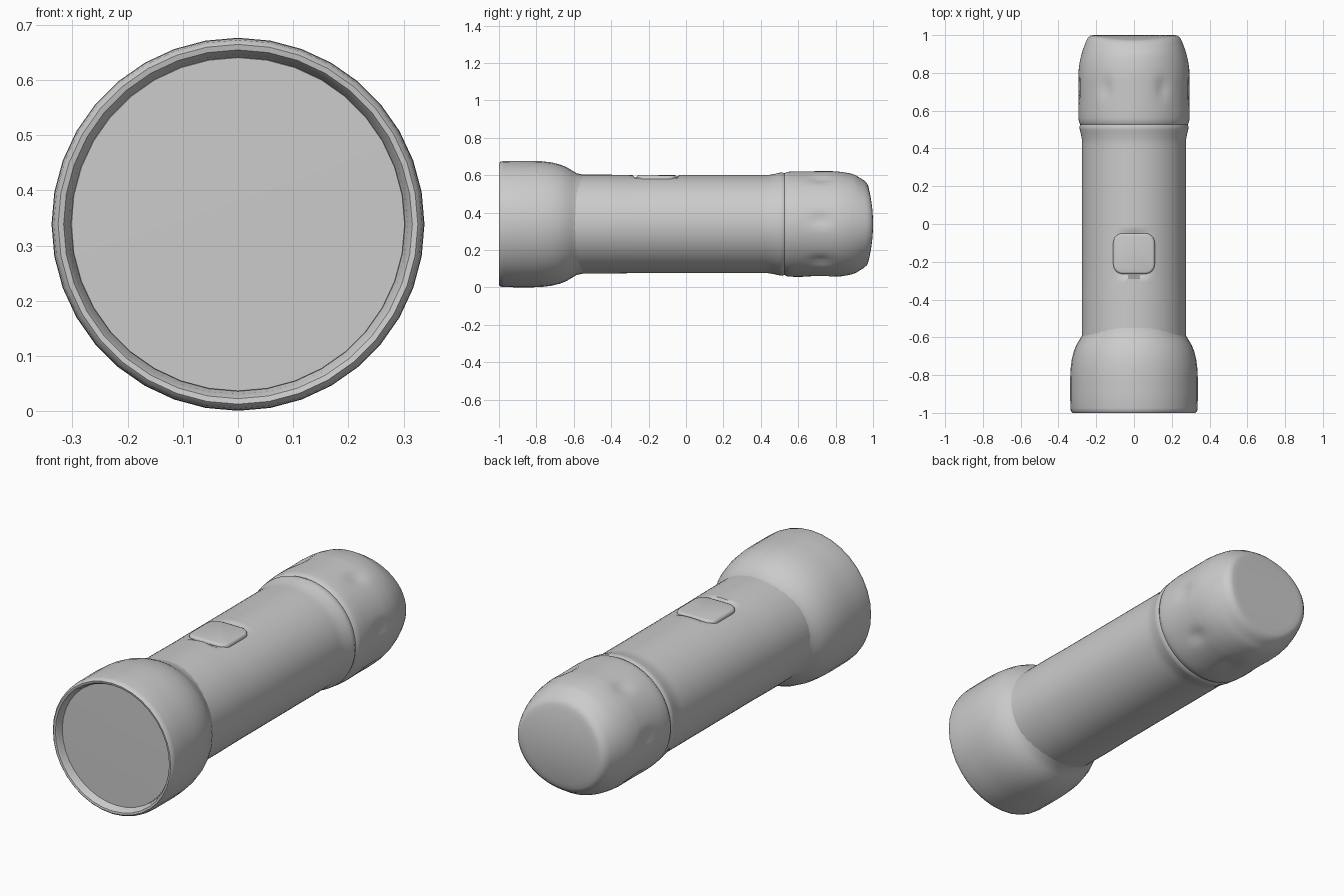
import bpy, bmesh, math

if "Cube" in bpy.data.objects:
    bpy.data.objects.remove(bpy.data.objects["Cube"])

CZ = 0.3385  # height of the long axis


def revolve(name, profile, segs, deform=None, step=1.0, angle=35):
    """Spin a (radius, y) profile around the y axis; ends at radius 0 close up."""
    pts = [profile[0]]
    for (r0, y0), (r1, y1) in zip(profile, profile[1:]):
        n = max(1, math.ceil(math.hypot(r1 - r0, y1 - y0) / step))
        pts += [(r0 + (r1 - r0) * i / n, y0 + (y1 - y0) * i / n) for i in range(1, n + 1)]
    bm = bmesh.new()
    rings = []
    for r, y in pts:
        ring = []
        for i in range(segs):
            a = 2 * math.pi * i / segs
            p = (r * math.sin(a), y, r * math.cos(a))
            ring.append(bm.verts.new(deform(p, r, a) if deform else p))
        rings.append(ring)
    for a, b in zip(rings, rings[1:]):
        for i in range(segs):
            j = (i + 1) % segs
            bm.faces.new((a[i], a[j], b[j], b[i]))
    bmesh.ops.remove_doubles(bm, verts=bm.verts, dist=1e-5)
    bmesh.ops.recalc_face_normals(bm, faces=bm.faces)
    return finish(name, bm, (0, 0, CZ), angle)


def finish(name, bm, loc, angle):
    me = bpy.data.meshes.new(name)
    bm.to_mesh(me)
    bm.free()
    ob = bpy.data.objects.new(name, me)
    ob.location = loc
    bpy.context.collection.objects.link(ob)
    bpy.ops.object.select_all(action='DESELECT')
    ob.select_set(True)
    bpy.context.view_layer.objects.active = ob
    bpy.ops.object.shade_smooth_by_angle(angle=math.radians(angle))
    return ob


# Lamp head with rounded rim
revolve("lamp_head", [
    (0.265, -0.55), (0.272, -0.585), (0.287, -0.61), (0.305, -0.64), (0.319, -0.675),
    (0.330, -0.72), (0.336, -0.77), (0.338, -0.82), (0.338, -0.90), (0.337, -0.975),
    (0.334, -0.992), (0.326, -1.0), (0.316, -0.998), (0.308, -0.985), (0.303, -0.96),
    (0.300, -0.955)], 36)

# Lens disc recessed in the rim
revolve("lens", [(0.304, -0.955), (0.302, -0.963), (0.15, -0.965), (0, -0.965)], 36)

# Grip tube and tail cap: slightly flattened, with finger dimples and a curved end
DIMPLES = [math.radians(a) for a in (31, 85, 134, 180, 226, 275, 329)]


def grip_shape(p, r, a):
    x, y, z = p
    if y > 0.58 and r > 0.2:
        for d in DIMPLES:
            da = (a - d + math.pi) % (2 * math.pi) - math.pi
            g = math.exp(-(da * r / 0.03) ** 2 - ((y - 0.72) / 0.055) ** 2)
            x, z = x * (1 - 0.045 * g), z * (1 - 0.045 * g)
    z *= 0.956
    if y > 0.9:  # end face curves away above and below
        y -= 0.03 * (z / 0.22) ** 2 * min(1, (y - 0.9) / 0.08)
    if -0.28 < y < -0.04:  # flat seat under the switch
        z = min(z, 0.587 - CZ)
    return x, y, z


revolve("grip_and_tail", [
    (0.276, -0.62), (0.276, -0.40), (0.2745, -0.285), (0.2745, -0.275), (0.2745, -0.055),
    (0.2745, -0.035), (0.2745, 0.44), (0.281, 0.475), (0.287, 0.50), (0.289, 0.515),
    (0.284, 0.527), (0.292, 0.54), (0.295, 0.58), (0.296, 0.78), (0.292, 0.83),
    (0.284, 0.875), (0.270, 0.925), (0.255, 0.965), (0.245, 0.985), (0.230, 0.997),
    (0.215, 1.0), (0, 1.0)], 72, grip_shape, step=0.025, angle=45)

# Switch button: rounded square pad, softly domed across
bm = bmesh.new()
bmesh.ops.create_cube(bm, size=1)
bmesh.ops.scale(bm, vec=(0.22, 0.215, 0.08), verts=bm.verts)
uprights = [e for e in bm.edges if abs(e.verts[0].co.z - e.verts[1].co.z) > 0.01]
bmesh.ops.bevel(bm, geom=uprights, offset=0.05, segments=6, profile=0.5, affect='EDGES')
rim = [e for e in bm.edges if all(v.co.z > 0.03 for v in e.verts)]
bmesh.ops.bevel(bm, geom=rim, offset=0.012, segments=3, profile=0.5, affect='EDGES')
for v in bm.verts:
    if v.co.z > 0:
        v.co.z -= 0.006 * (v.co.x / 0.11) ** 2
finish("switch_button", bm, (0, -0.157, 0.562), 50)
